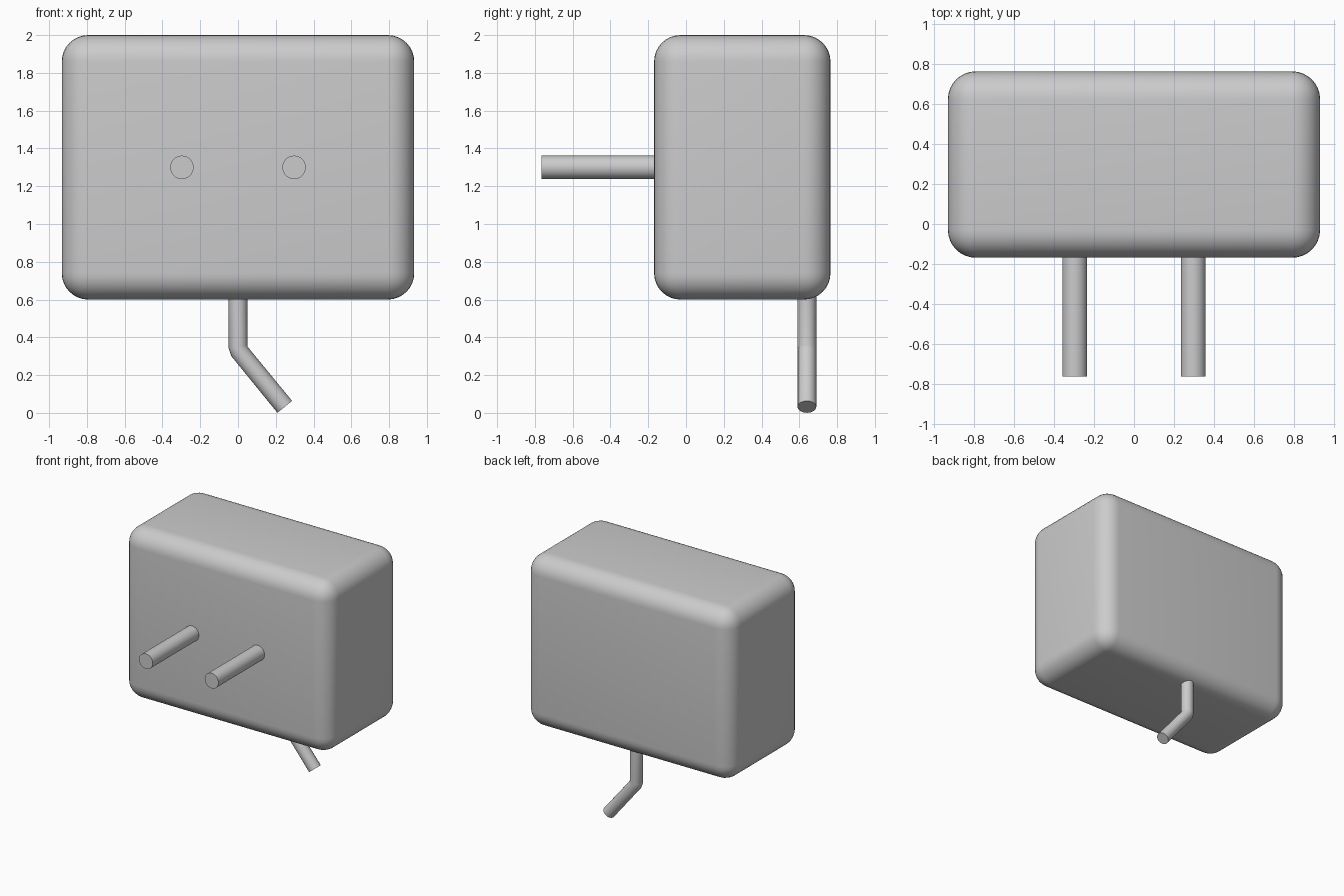
import bpy, math

if "Cube" in bpy.data.objects:
    bpy.data.objects.remove(bpy.data.objects["Cube"])


def smooth(obj, angle=35):
    bpy.ops.object.select_all(action='DESELECT')
    obj.select_set(True)
    bpy.context.view_layer.objects.active = obj
    bpy.ops.object.shade_smooth_by_angle(angle=math.radians(angle))


# rounded adapter housing
bpy.ops.mesh.primitive_cube_add(size=1, location=(0, 0.298, 1.3))
body = bpy.context.object
body.name = "adapter_body"
body.scale = (1.866, 0.934, 1.4)
bpy.ops.object.transform_apply(location=False, rotation=False, scale=True)
bevel = body.modifiers.new("rounded_edges", 'BEVEL')
bevel.width = 0.14
bevel.segments = 8
bpy.ops.object.modifier_apply(modifier=bevel.name)
smooth(body)

# pair of round contact pins, with their roots sunk in the housing
for side, name in ((-1, "left_pin"), (1, "right_pin")):
    bpy.ops.mesh.primitive_cylinder_add(
        vertices=32, radius=0.062, depth=0.615,
        location=(side * 0.297, -0.4575, 1.3), rotation=(math.pi / 2, 0, 0))
    pin = bpy.context.object
    pin.name = name
    smooth(pin)

# cable stub with a bend, leaving the underside near the back
path = [(0, 0.62), (0, 0.35), (0.008, 0.325), (0.2475, 0.032)]
curve = bpy.data.curves.new("cable", 'CURVE')
curve.dimensions = '3D'
curve.bevel_depth = 0.05
curve.bevel_resolution = 6
curve.use_fill_caps = True
spline = curve.splines.new('POLY')
spline.points.add(len(path) - 1)
for point, (x, z) in zip(spline.points, path):
    point.co = (x, 0.64, z, 1)
cable = bpy.data.objects.new("cable", curve)
bpy.context.collection.objects.link(cable)
bpy.ops.object.select_all(action='DESELECT')
cable.select_set(True)
bpy.context.view_layer.objects.active = cable
bpy.ops.object.convert(target='MESH')
smooth(bpy.context.object)
